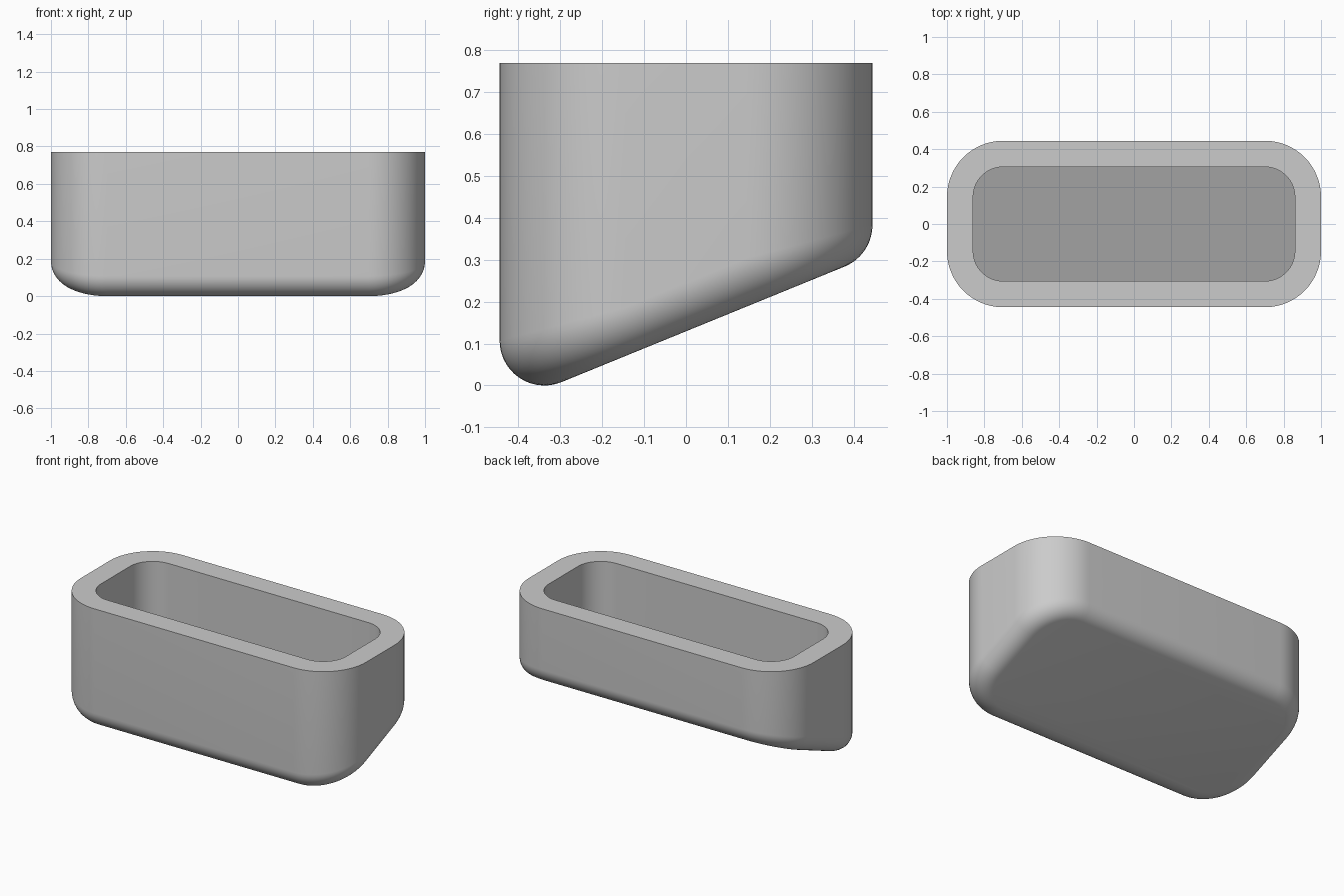
import bpy
import bmesh
import math
from mathutils import Vector

cube = bpy.data.objects.get("Cube")
if cube:
    bpy.data.objects.remove(cube, do_unlink=True)

HALF_X, HALF_Y, HEIGHT = 1.0, 0.445, 0.77
CORNER, WALL, FILLET = 0.30, 0.14, 0.107
SLOPE = math.radians(22.2)
CORNER_STEPS, FILLET_STEPS = 16, 14
DOWN = Vector((0, math.sin(SLOPE), -math.cos(SLOPE)))  # normal of the underside


def outline(inset):
    """Rounded rectangle, inset from the outer wall: (point, outward normal)."""
    points = []
    for quarter, (sx, sy) in enumerate([(1, 1), (-1, 1), (-1, -1), (1, -1)]):
        for i in range(CORNER_STEPS + 1):
            a = math.pi / 2 * (quarter + i / CORNER_STEPS)
            n = Vector((math.cos(a), math.sin(a), 0))
            centre = Vector((sx * (HALF_X - CORNER), sy * (HALF_Y - CORNER), 0))
            points.append((centre + n * (CORNER - inset), n))
    return points


def sloped_z(y, depth):
    """Height of a plane lying the given depth inside the sloped underside."""
    base = FILLET + math.tan(SLOPE) * (y + HALF_Y - FILLET)
    return base + (depth - FILLET) / math.cos(SLOPE)


bm = bmesh.new()


def ring(coords):
    return [bm.verts.new(c) for c in coords]


def bridge(a, b):
    for i in range(len(a)):
        j = (i + 1) % len(a)
        bm.faces.new((a[i], a[j], b[j], b[i]))


# Cavity: sloped floor, straight walls up to the rim
inner = [p for p, n in outline(WALL)]
floor = ring((p.x, p.y, sloped_z(p.y, WALL)) for p in inner)
rings = [floor, ring((p.x, p.y, HEIGHT) for p in inner)]

# Flat rim, then the outer walls
rings.append(ring((p.x, p.y, HEIGHT) for p, n in outline(0)))

# Rounded lower edge: a ball rolled along the sloped outline
edge = []
for p, n in outline(FILLET):
    edge.append((Vector((p.x, p.y, sloped_z(p.y, FILLET))), n))
for k in range(FILLET_STEPS + 1):
    t = k / FILLET_STEPS
    coords = []
    for centre, n in edge:
        turn = n.angle(DOWN)
        d = (n * math.sin((1 - t) * turn) + DOWN * math.sin(t * turn)) / math.sin(turn)
        coords.append(centre + d * FILLET)
    rings.append(ring(coords))

for a, b in zip(rings, rings[1:]):
    bridge(a, b)
bm.faces.new(floor)
bm.faces.new(rings[-1])
bmesh.ops.recalc_face_normals(bm, faces=bm.faces)

mesh = bpy.data.meshes.new("sloped_tray")
bm.to_mesh(mesh)
bm.free()
tray = bpy.data.objects.new("sloped_tray", mesh)
bpy.context.collection.objects.link(tray)

# Plain grey material
grey = bpy.data.materials.new("light_grey")
grey.use_nodes = True
colour = (0.6, 0.6, 0.6, 1)
grey.diffuse_color = colour
for node in grey.node_tree.nodes:
    if node.type == "BSDF_PRINCIPLED":
        node.inputs["Base Color"].default_value = colour
mesh.materials.append(grey)

bpy.ops.object.select_all(action="DESELECT")
tray.select_set(True)
bpy.context.view_layer.objects.active = tray
bpy.ops.object.shade_smooth_by_angle(angle=math.radians(30))
